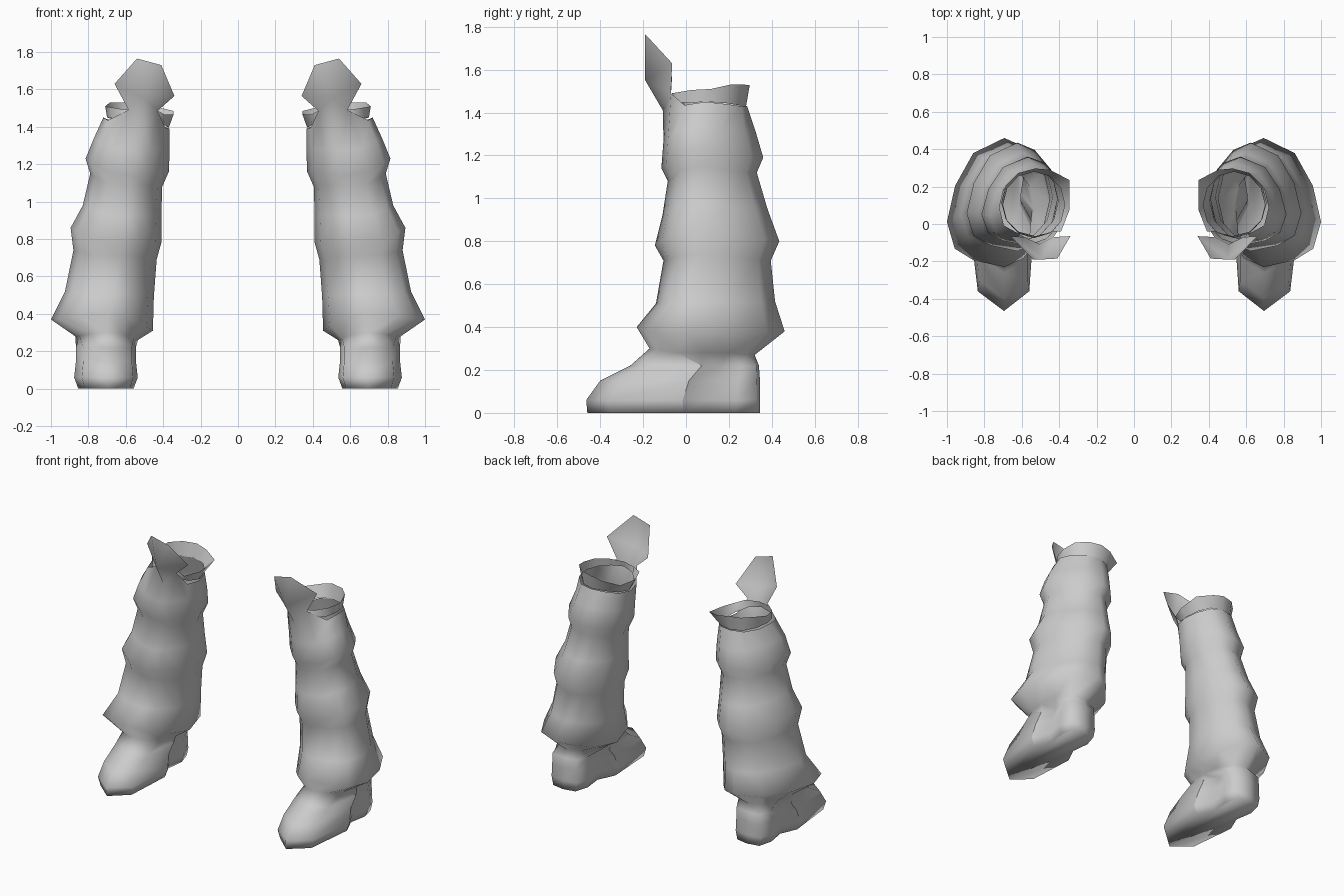
import bpy, math

if "Cube" in bpy.data.objects:
    bpy.data.objects.remove(bpy.data.objects["Cube"])

grey = bpy.data.materials.new("plain grey")
grey.diffuse_color = (0.6, 0.6, 0.6, 1)
grey.use_nodes = True
grey.node_tree.nodes["Principled BSDF"].inputs["Base Color"].default_value = grey.diffuse_color
SIDES = 12


def make_part(name, verts, faces, is_sharp=None):
    """Smooth mesh on the +x side, mirrored to the other leg."""
    me = bpy.data.meshes.new(name)
    me.from_pydata(verts, [], faces)
    me.materials.append(grey)
    for p in me.polygons:
        p.use_smooth = True
    if is_sharp:
        for e in me.edges:
            e.use_edge_sharp = is_sharp(*e.vertices)
    ob = bpy.data.objects.new(name, me)
    bpy.context.collection.objects.link(ob)
    ob.modifiers.new("other leg", 'MIRROR').use_mirror_merge = False
    return ob


def bridge(rings):
    """Quads joining consecutive closed rings."""
    n = SIDES
    return [(r * n + i, r * n + (i + 1) % n, (r + 1) * n + (i + 1) % n, (r + 1) * n + i)
            for r in range(rings - 1) for i in range(n)]


# Slight flattening of the outer side, by vertex number
FLAT = {1: .95, 2: .98, 4: .97, 5: .97}


def tilted_ring(x0, zx0, x1, zx1, y0, zy0, y1, zy1, skew=False):
    """Ring from the front vertex round, through inner, outer, front and back extents."""
    pts = []
    rx, ry = (x1 - x0) / 2, (y1 - y0) / 2
    for i in range(SIDES):
        a = math.radians(-90) + math.tau * i / SIDES
        c, s = math.cos(a), math.sin(a)
        zx = (zx0 + zx1) / 2 + c * (zx1 - zx0) / 2
        zy = (zy0 + zy1) / 2 + s * (zy1 - zy0) / 2
        f = FLAT.get(i, 1) if skew else 1
        x, y = (x0 + x1) / 2 + f * c * rx, (y0 + y1) / 2 + f * s * ry
        if skew:  # outermost point lies forward, front and back points lie inward
            y -= 0.3 * ry * max(c, 0) ** 2
            x -= 0.1 * ry if i in (0, 6) else 0
        pts.append((x, y, zx * (1 - s * s) + zy * s * s))
    return pts


# Shoe: outline of (position front to back, half width), stacked in levels
side = [(0, 0), (.13, .81), (.555, 1), (.70, .64), (.86, .76), (.98, .58), (1, 0)]
outline = side + [(t, -w) for t, w in reversed(side[1:-1])]
levels = [  # z, front y, back y, half width
    (0, -.46, .345, .148), (.06, -.465, .345, .17),
    (.15, -.40, .345, .16), (.22, -.26, .34, .16),
]
verts = [(.715 - .02 * (1 - t) + s * w, y0 + t * (y1 - y0), z)
         for z, y0, y1, w in levels for t, s in outline]

# Bulging leg shaft: inner x,z  outer x,z  front y,z  back y,z
shaft = [
    (.535, .26, .87, .28, -.17, .30, .32, .27),
    (.455, .31, 1.0, .37, -.23, .40, .46, .38),
    (.45, .49, .925, .52, -.14, .51, .415, .52),
    (.435, .69, .88, .74, -.105, .71, .395, .71),
    (.41, .78, .895, .86, -.145, .78, .435, .80),
    (.41, .93, .83, .98, -.11, .92, .38, .95),
    (.405, 1.08, .79, 1.15, -.085, 1.08, .33, 1.12),
    (.37, 1.16, .815, 1.23, -.115, 1.14, .36, 1.19),
    (.365, 1.28, .77, 1.34, -.105, 1.27, .325, 1.31),
    (.365, 1.39, .72, 1.45, -.105, 1.39, .285, 1.43),
]
for i, r in enumerate(shaft):
    verts += tilted_ring(*r, skew=0 < i < len(shaft) - 1)

# The top edge rises at the front into the neck of the knee plate
top = len(verts) - SIDES
verts[top] = (.505, -.108, 1.41)
verts[top + 1] = (.585, -.07, 1.49)
verts[top + 11] = (.43, -.07, 1.485)
faces = bridge(len(levels) + len(shaft)) + [tuple(reversed(range(SIDES)))]

# Knee plate, creased outward along the middle
base = len(verts)
verts += [(.50, -.19, 1.55), (.66, -.065, 1.63), (.54, -.19, 1.765),
          (.41, -.185, 1.73), (.34, -.065, 1.565)]
fan = [top + 11, top, top + 1, base + 1, base + 2, base + 3, base + 4, top + 11]
faces += [(base, a, b) for a, b in zip(fan, fan[1:])]

# Sharp vertical edge where the shoe's side turns into the arch
make_part("boot", verts, faces,
          lambda a, b: a % SIDES == b % SIDES and a % SIDES in (2, 10) and max(a, b) < 5 * SIDES)

# Flared collar at the top of the shaft, squarer on the inner side
lower = tilted_ring(.37, 1.395, .70, 1.45, -.075, 1.45, .28, 1.43)
rim = tilted_ring(.345, 1.465, .71, 1.51, -.065, 1.49, .297, 1.528)
rim[4:6] = [(x, y, 1.53) for x, y, z in rim[4:6]]
rim[7:11] = [(.45, .29, 1.51), (.345, .235, 1.485), (.345, .075, 1.465), (.39, -.04, 1.465)]
make_part("collar", lower + rim, bridge(2))
